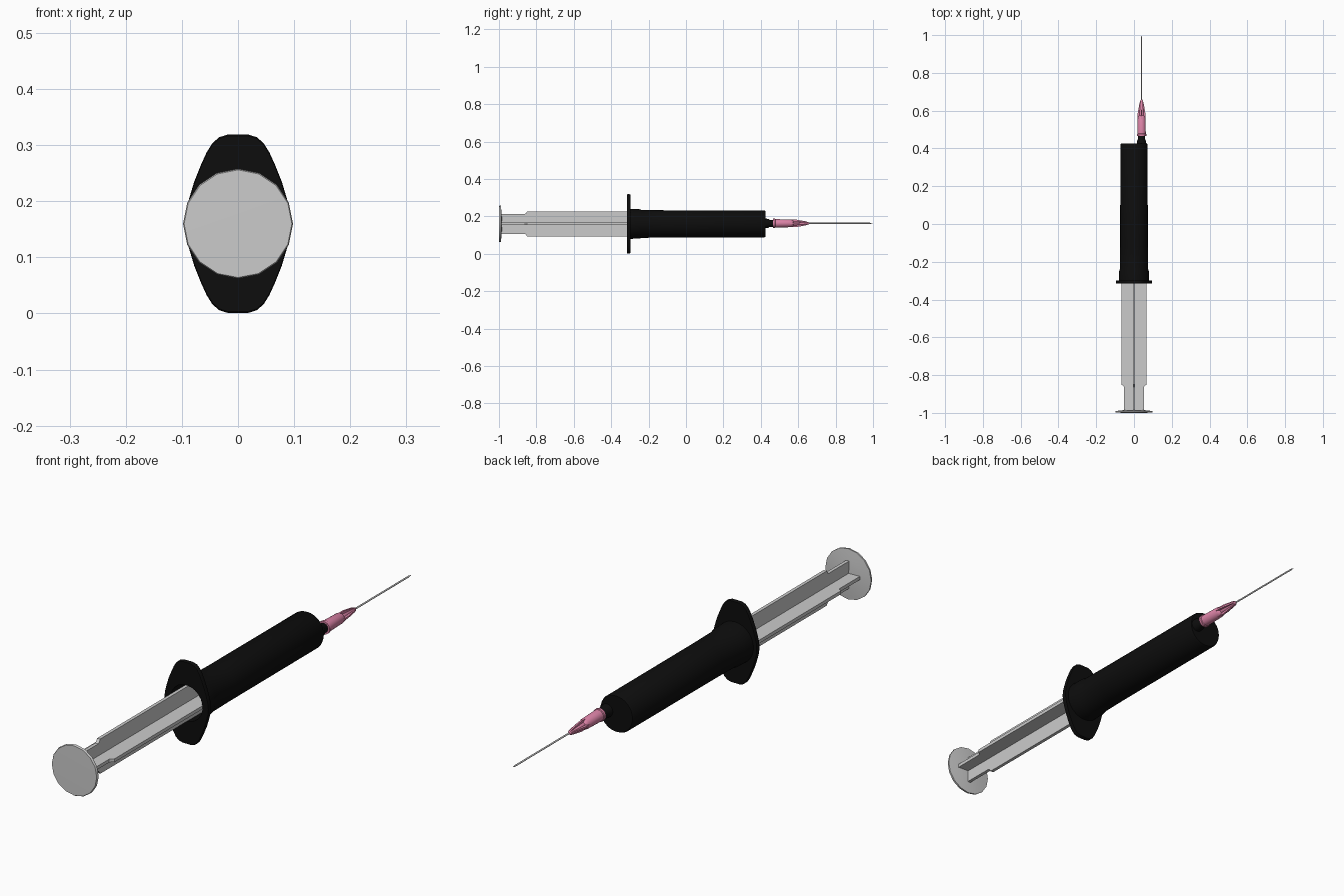
import bpy, bmesh, math

if "Cube" in bpy.data.objects:
    bpy.data.objects.remove(bpy.data.objects["Cube"])

AXIS_Z = 0.16             # barrel axis height
TIP_X, TIP_Z = 0.04, 0.163  # off-centre nozzle axis


def material(name, rgb):
    m = bpy.data.materials.new(name)
    m.diffuse_color = (*rgb, 1)
    m.use_nodes = True
    m.node_tree.nodes["Principled BSDF"].inputs["Base Color"].default_value = m.diffuse_color
    return m


black = material("black_plastic", (0.004, 0.004, 0.004))
pink = material("pink_plastic", (0.72, 0.23, 0.39))


def finish(name, bm, loc, mat=None, angle=35):
    bmesh.ops.remove_doubles(bm, verts=bm.verts, dist=1e-5)
    bmesh.ops.recalc_face_normals(bm, faces=bm.faces)
    me = bpy.data.meshes.new(name)
    bm.to_mesh(me)
    bm.free()
    ob = bpy.data.objects.new(name, me)
    ob.location = loc
    bpy.context.collection.objects.link(ob)
    if mat:
        me.materials.append(mat)
    bpy.ops.object.select_all(action='DESELECT')
    ob.select_set(True)
    bpy.context.view_layer.objects.active = ob
    bpy.ops.object.shade_smooth_by_angle(angle=math.radians(angle))
    return ob


def loft(bm, rings, wrap=False):
    """Skin a list of equal-length point rings."""
    vs = [[bm.verts.new(p) for p in ring] for ring in rings]
    if wrap:
        vs.append(vs[0])
    n = len(rings[0])
    for a, b in zip(vs, vs[1:]):
        for i in range(n):
            j = (i + 1) % n
            bm.faces.new((a[i], a[j], b[j], b[i]))


def lathe(name, profile, segs, loc, mat=None):
    """Spin (radius, y) points about the y axis."""
    bm = bmesh.new()
    turn = [2 * math.pi * i / segs for i in range(segs)]
    loft(bm, [[(r * math.sin(t), y, r * math.cos(t)) for t in turn]
              for r, y in profile])
    return finish(name, bm, loc, mat)


def cross_ribs(name, half_profile, thick, loc, mat=None):
    """Two crossed plates from a (y, half width) outline."""
    outline = half_profile + [(y, -w) for y, w in reversed(half_profile)]
    h = thick / 2
    for label, upright in (("upright", True), ("flat", False)):
        bm = bmesh.new()
        sides = []
        for d in (-h, h):
            pts = [(d, y, w) if upright else (w, y, d) for y, w in outline]
            sides.append([bm.verts.new(p) for p in pts])
            bm.faces.new(sides[-1])
        n = len(outline)
        for i in range(n):
            j = (i + 1) % n
            bm.faces.new((sides[0][i], sides[0][j], sides[1][j], sides[1][i]))
        finish(f"{name}_{label}", bm, loc, mat)


centre = (0, 0, AXIS_Z)
tip = (TIP_X, 0, TIP_Z)

# Hollow barrel with a slightly flared collar and closed front end
lathe("barrel", [(0.069, -0.31), (0.080, -0.31), (0.0785, -0.25), (0.0745, -0.238),
                 (0.073, -0.12), (0.0725, 0.418), (0.069, 0.425), (0, 0.425),
                 (0, 0.412), (0.069, 0.412), (0.069, -0.31)], 32, centre, black)

# Finger flange: rounded oval plate with a hole for the plunger
quarter = [(0.095, 0), (0.093, 0.022), (0.087, 0.045), (0.078, 0.075), (0.066, 0.105),
           (0.056, 0.127), (0.046, 0.143), (0.034, 0.154), (0.018, 0.159), (0, 0.159)]
half = quarter + [(-x, z) for x, z in reversed(quarter[:-1])]
outline = half + [(x, -z) for x, z in reversed(half[1:-1])]
hole = [(0.069 * x / math.hypot(x, z), 0.069 * z / math.hypot(x, z)) for x, z in outline]


def ring(pts, y, s=1.0):
    return [(x * s, y, z * s) for x, z in pts]


bm = bmesh.new()
loft(bm, [ring(hole, -0.315), ring(outline, -0.315, 0.985), ring(outline, -0.311),
          ring(outline, -0.302), ring(outline, -0.298, 0.985), ring(hole, -0.298)], wrap=True)
finish("finger_flange", bm, centre, black)

# Plunger: cross-shaped rod, thumb disc and piston inside the barrel
cross_ribs("plunger_rib", [(-0.988, 0.053), (-0.862, 0.053), (-0.855, 0.058),
                           (-0.85, 0.067), (-0.2, 0.067)], 0.013, centre)
lathe("thumb_disc", [(0, -1.0), (0.096, -0.999), (0.098, -0.996), (0.098, -0.99),
                     (0.06, -0.986), (0, -0.983)], 16, centre)
lathe("piston", [(0, -0.2), (0.068, -0.2), (0.068, -0.13), (0, -0.11)], 32, centre, black)

# Off-centre nozzle
lathe("nozzle", [(0, 0.415), (0.026, 0.415), (0.024, 0.44), (0.019, 0.448),
                 (0.017, 0.50), (0, 0.50)], 20, tip, black)

# Pink needle hub with collar, tapering core and four fins
lathe("needle_hub", [(0.018, 0.466), (0.025, 0.466), (0.025, 0.476), (0.0225, 0.478),
                     (0.0205, 0.562), (0.017, 0.570), (0.012, 0.575), (0.007, 0.652),
                     (0.004, 0.658), (0, 0.658)], 20, tip, pink)
cross_ribs("hub_fin", [(0.555, 0.0205), (0.585, 0.0205), (0.64, 0.011), (0.652, 0.007)],
           0.007, tip, pink)

# Thin needle with a pointed end
lathe("needle", [(0, 0.65), (0.0032, 0.65), (0.0032, 0.985), (0, 1.0)], 12, tip)
